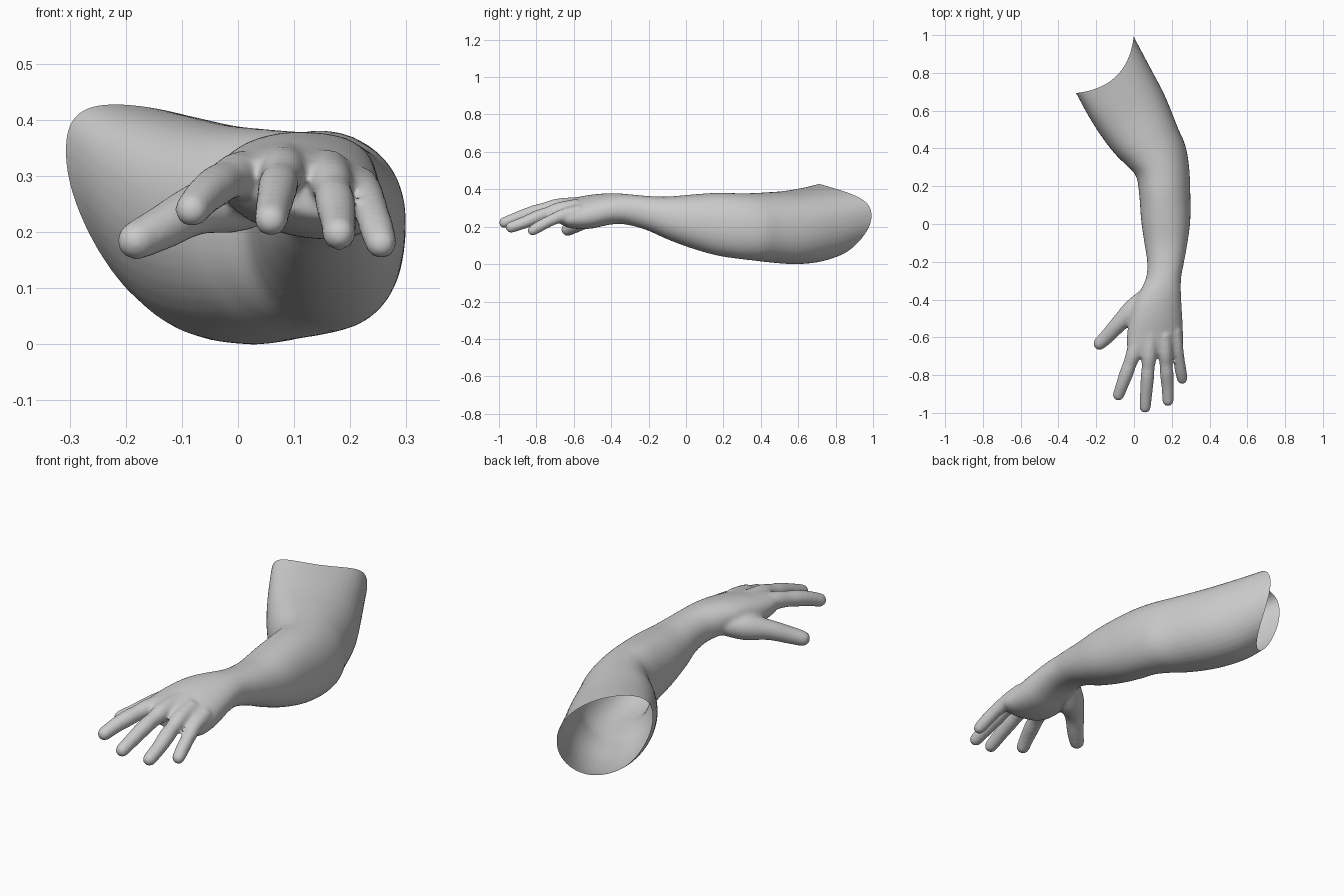
import bpy, bmesh, math
from mathutils import Vector

if "Cube" in bpy.data.objects:
    bpy.data.objects.remove(bpy.data.objects["Cube"])

SIDES = 40


def smooth_rows(rows, n):
    """Catmull-Rom interpolation through rows of numbers."""
    pad = [rows[0]] + rows + [rows[-1]]
    out = []
    for i in range(len(rows) - 1):
        a, b, c, d = pad[i:i + 4]
        for k in range(n):
            t = k / n
            out.append([0.5 * (2 * q + (r - p) * t + (2 * p - 5 * q + 4 * r - s) * t * t
                               + (3 * q - p - 3 * r + s) * t ** 3)
                        for p, q, r, s in zip(a, b, c, d)])
    return out + [list(rows[-1])]


def loft(bm, rings):
    """Skin a list of rings into a closed tube."""
    vr = [[bm.verts.new(p) for p in ring] for ring in rings]
    for a, b in zip(vr, vr[1:]):
        for i in range(len(a)):
            j = (i + 1) % len(a)
            bm.faces.new((a[i], a[j], b[j], b[i]))
    bm.faces.new(vr[0])
    bm.faces.new(vr[-1])


def limb_ring(row):
    """Upright rounded section between a left and a right point."""
    lx, ly, rx, ry, zb, zt, tilt, bow = row
    c = Vector(((lx + rx) / 2, (ly + ry) / 2, (zb + zt) / 2))
    u = Vector(((rx - lx) / 2, (ry - ly) / 2, -tilt))
    pts = []
    for i in range(SIDES):
        a = math.tau * i / SIDES
        ca, sa = math.cos(a), math.sin(a)
        x = math.copysign(abs(ca) ** 0.92, ca)
        z = math.copysign(abs(sa) ** 0.92, sa)
        pts.append(c + u * x + Vector((0, 0, z * (zt - zb) / 2 + bow * ca * ca)))
    return pts


def digit(bm, rows):
    """Tapered tube with a rounded tip; rows are x, y, z, radius."""
    path = smooth_rows(rows, 5)
    end, r = Vector(path[-1][:3]), path[-1][3]
    d = (end - Vector(path[-2][:3])).normalized()
    for a in (20, 40, 58, 74, 84):
        a = math.radians(a)
        path.append([*(end + d * r * math.sin(a)), r * math.cos(a)])
    rings = []
    for i, p in enumerate(path):
        q0, q1 = path[max(i - 1, 0)], path[min(i + 1, len(path) - 1)]
        t = (Vector(q1[:3]) - Vector(q0[:3])).normalized()
        s = t.cross(Vector((0, 0, 1))).normalized()
        w = s.cross(t)
        rings.append([Vector(p[:3]) + p[3] * (s * math.cos(k * math.tau / 16) + w * math.sin(k * math.tau / 16))
                      for k in range(16)])
    loft(bm, rings)


# Upper arm, elbow, forearm, wrist and palm: left xy, right xy, bottom, top, tilt, bow
limb = [
    (-.37, .81, -.09, 1.17, .11, .432, .04, .06),
    (-.30, .68, -.005, 1.00, .072, .422, .04, .055),
    (-.24, .57, .085, .83, .018, .405, .035, .04),
    (-.17, .46, .163, .68, .002, .389, .028, .022),
    (-.10, .37, .23, .515, .01, .382, .02, .01),
    (-.035, .305, .272, .415, .02, .378, .02, .0),
    (.012, .25, .292, .30, .03, .378, .018, .0),
    (.028, .15, .298, .17, .048, .380, .014, .0),
    (.038, .02, .298, .02, .088, .371, .006, .0),
    (.055, -.10, .283, -.10, .133, .361, .0, .0),
    (.070, -.20, .265, -.20, .178, .364, .0, .0),
    (.065, -.28, .25, -.28, .203, .371, .0, .0),
    (.035, -.35, .248, -.35, .215, .377, .005, .0),
    (.0, -.42, .251, -.42, .210, .377, .012, .0),
    (-.022, -.50, .256, -.50, .194, .369, .02, .0),
    (-.036, -.58, .259, -.57, .192, .355, .024, .0),
    (-.035, -.66, .26, -.63, .205, .34, .027, .0),
    (-.01, -.71, .24, -.68, .235, .32, .027, .0),
]
bm = bmesh.new()
loft(bm, [limb_ring(r) for r in smooth_rows(limb, 5)])

# Thumb and four fingers, with slightly swollen joints
digit(bm, [(.10, -.35, .29, .040), (.005, -.45, .262, .060), (-.075, -.523, .24, .046),
           (-.135, -.588, .208, .040), (-.181, -.632, .185, .035)])
digit(bm, [(.03, -.58, .308, .040), (.0, -.68, .302, .041), (-.022, -.74, .292, .036), (-.04, -.79, .281, .037),
           (-.062, -.85, .263, .034), (-.082, -.905, .240, .031)])
digit(bm, [(.085, -.58, .318, .042), (.08, -.69, .309, .041), (.075, -.76, .293, .035), (.071, -.81, .28, .036),
           (.065, -.89, .252, .033), (.059, -.970, .222, .030)])
digit(bm, [(.16, -.58, .308, .041), (.165, -.68, .292, .039), (.169, -.74, .272, .034), (.173, -.79, .254, .036),
           (.178, -.86, .224, .033), (.18, -.935, .197, .030)])
digit(bm, [(.215, -.56, .282, .037), (.225, -.65, .262, .036), (.238, -.72, .235, .031),
           (.248, -.78, .204, .031), (.255, -.82, .180, .028)])
bmesh.ops.recalc_face_normals(bm, faces=bm.faces)
mesh = bpy.data.meshes.new("arm")
bm.to_mesh(mesh)
bm.free()
arm = bpy.data.objects.new("arm", mesh)
bpy.context.collection.objects.link(arm)
bpy.context.view_layer.objects.active = arm
arm.select_set(True)

# Fuse the parts into one skin and soften the joins
rm = arm.modifiers.new("fuse", 'REMESH')
rm.mode = 'VOXEL'
rm.voxel_size = 0.008
sm = arm.modifiers.new("soften", 'SMOOTH')
sm.factor = 0.5
sm.iterations = 8
for m in ("fuse", "soften"):
    bpy.ops.object.modifier_apply(modifier=m)

# Open the shoulder end along a saddle-shaped rim: shear, cut flat, shear back
out = Vector((-1, 1, 0)).normalized()


def saddle(p):
    s = (p.x + p.y) / math.sqrt(2)
    return out * 0.09 * ((s - 0.49) / 0.22) ** 2


bm = bmesh.new()
bm.from_mesh(arm.data)
for v in bm.verts:
    v.co -= saddle(v.co)
bmesh.ops.bisect_plane(bm, geom=bm.verts[:] + bm.edges[:] + bm.faces[:], dist=1e-5,
                       plane_co=out * 0.62, plane_no=out, clear_outer=True)
for v in bm.verts:
    v.co += saddle(v.co)
bm.to_mesh(arm.data)
bm.free()

skin = bpy.data.materials.new("plain grey")
skin.diffuse_color = (0.6, 0.6, 0.6, 1)
skin.use_nodes = True
skin.node_tree.nodes["Principled BSDF"].inputs["Base Color"].default_value = skin.diffuse_color
arm.data.materials.clear()
arm.data.materials.append(skin)
bpy.ops.object.shade_smooth()
